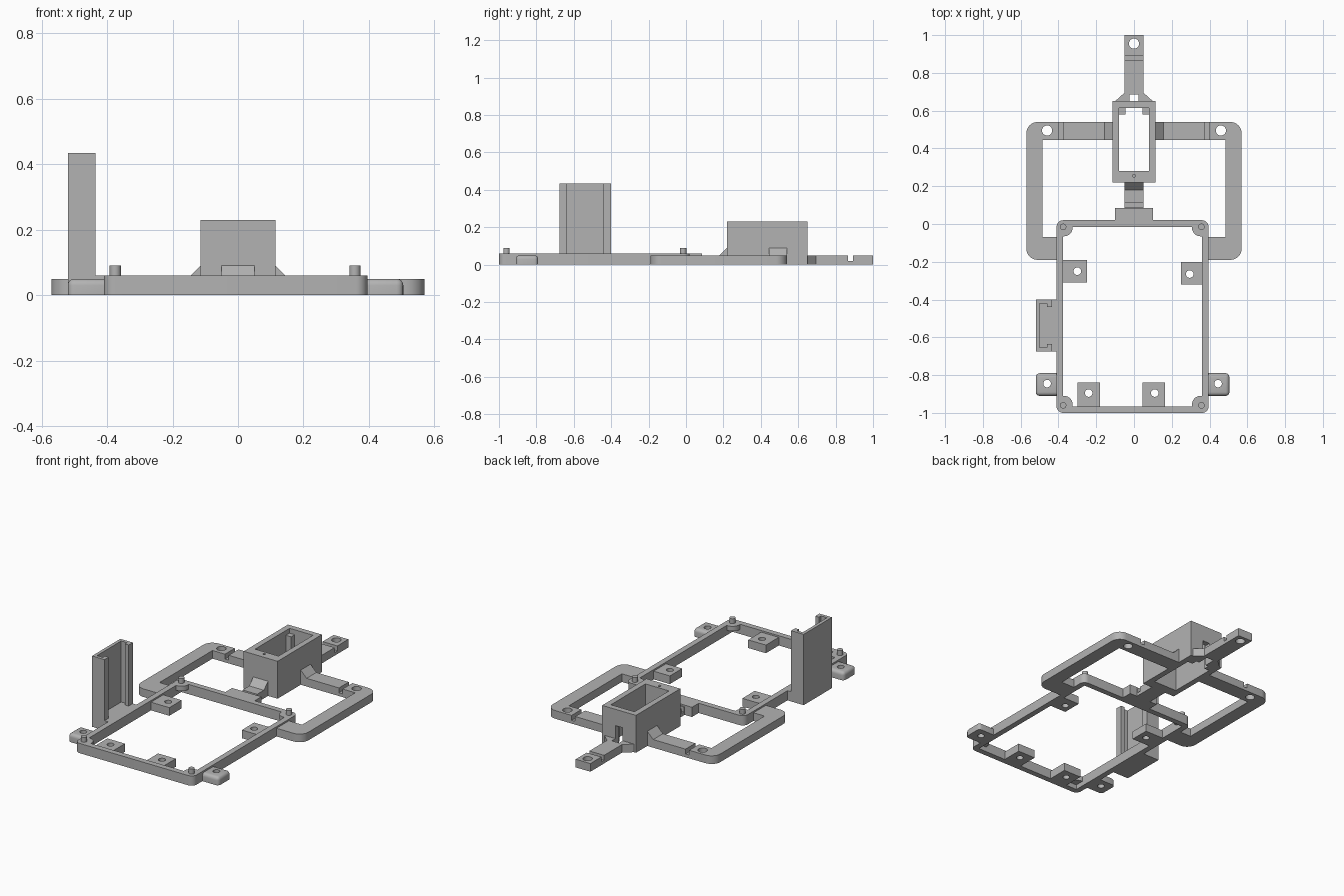
import bpy, bmesh, math
from mathutils import Vector, Matrix

cube = bpy.data.objects.get("Cube")
if cube:
    bpy.data.objects.remove(cube, do_unlink=True)

grey = bpy.data.materials.new("plain_grey")
grey.use_nodes = True
grey.diffuse_color = (0.45, 0.45, 0.45, 1)
grey.node_tree.nodes["Principled BSDF"].inputs["Base Color"].default_value = grey.diffuse_color

T = 0.05    # thickness of arms and tabs
H = 0.06    # height of the main frame
AXES = {"z": Matrix.Identity(3),
        "x": Matrix(((0, 0, 1), (1, 0, 0), (0, 1, 0))),
        "y": Matrix(((1, 0, 0), (0, 0, -1), (0, 1, 0)))}


def finish(name, bm):
    bmesh.ops.recalc_face_normals(bm, faces=bm.faces)
    mesh = bpy.data.meshes.new(name)
    bm.to_mesh(mesh)
    bm.free()
    mesh.materials.append(grey)
    ob = bpy.data.objects.new(name, mesh)
    bpy.context.collection.objects.link(ob)
    return ob


def outline(points):
    """Turn (x, y) and (x, y, radius) corners into a polygon."""
    result = []
    for i, p in enumerate(points):
        here = Vector(p[:2])
        if len(p) == 2:
            result.append(here)
            continue
        a = (Vector(points[i - 1][:2]) - here).normalized() * p[2]
        b = (Vector(points[(i + 1) % len(points)][:2]) - here).normalized() * p[2]
        for k in range(9):
            t = k / 8 * math.pi / 2
            result.append(here + a * (1 - math.sin(t)) + b * (1 - math.cos(t)))
    return result


def prism(name, points, lo, hi, axis="z"):
    """Extrude an outline along an axis; 'y' runs towards the front."""
    bm = bmesh.new()
    verts = [bm.verts.new(AXES[axis] @ Vector((p[0], p[1], lo))) for p in outline(points)]
    face = bm.faces.new(verts)
    new = bmesh.ops.extrude_face_region(bm, geom=[face])["geom"]
    move = AXES[axis] @ Vector((0, 0, hi - lo))
    bmesh.ops.translate(bm, vec=move, verts=[g for g in new if isinstance(g, bmesh.types.BMVert)])
    return finish(name, bm)


def rect(x0, x1, y0, y1, r=None):
    pts = [(x0, y0), (x1, y0), (x1, y1), (x0, y1)]
    return [p + (r,) for p in pts] if r else pts


def box(name, x0, x1, y0, y1, z0, z1):
    return prism(name, rect(x0, x1, y0, y1), z0, z1)


def cylinder(name, x, y, r, z0, z1):
    bm = bmesh.new()
    bmesh.ops.create_cone(bm, cap_ends=True, segments=32, radius1=r, radius2=r, depth=z1 - z0,
                          matrix=Matrix.Translation((x, y, (z0 + z1) / 2)))
    return finish(name, bm)


def hole(x, y, r):
    return cylinder("hole_cutter", x, y, r, -0.1, 0.1)


def cut(ob, *cutters):
    """Subtract the cutters from a part and remove them."""
    for c in cutters:
        m = ob.modifiers.new("cut", "BOOLEAN")
        m.operation, m.solver, m.object = "DIFFERENCE", "EXACT", c
    dg = bpy.context.evaluated_depsgraph_get()
    dg.update()
    mesh = bpy.data.meshes.new_from_object(ob.evaluated_get(dg))
    ob.modifiers.clear()
    ob.data = mesh
    for c in cutters:
        bpy.data.objects.remove(c, do_unlink=True)
    return ob


# Main rectangular frame
frame = prism("main_frame", rect(-0.41, 0.395, -1, 0.02, 0.035), 0, H)
cut(frame, box("opening", -0.375, 0.36, -0.965, -0.015, -0.1, 0.2))

# Corner bosses and locating pegs
for side, x, sx in (("right", -0.375, 1), ("left", 0.357, -1)):
    for end, y, sy in (("front", -0.96, 1), ("back", -0.015, -1)):
        pts = [(x - sx * 0.015, y - sy * 0.015), (x + sx * 0.05, y - sy * 0.015),
               (x + sx * 0.05, y + sy * 0.05, 0.045), (x - sx * 0.015, y + sy * 0.05)]
        prism(f"{end}_{side}_corner_boss", pts, 0.03, H)
        cylinder(f"{end}_{side}_peg", x, y, 0.017, 0.04, 0.09)

# Inner mounting tabs with screw holes
tabs = {"right_inner_tab": (-0.40, -0.25, -0.31, -0.19, -0.30, -0.25),
        "left_inner_tab": (0.25, 0.38, -0.32, -0.20, 0.295, -0.265),
        "front_right_inner_tab": (-0.30, -0.18, -0.98, -0.84, -0.24, -0.895),
        "front_left_inner_tab": (0.045, 0.165, -0.98, -0.84, 0.11, -0.895)}
for name, (x0, x1, y0, y1, hx, hy) in tabs.items():
    cut(box(name, x0, x1, y0, y1, 0, T), hole(hx, hy, 0.02))

# Rounded outer ears
for name, x0, x1, hx in (("right_ear", -0.52, -0.385, -0.46), ("left_ear", 0.37, 0.505, 0.445)):
    ear = box(name, x0, x1, -0.91, -0.79, 0, T)
    bm = bmesh.new()
    bm.from_mesh(ear.data)
    edges = [e for e in bm.edges if max(v.co.z for v in e.verts) > T / 2]
    bmesh.ops.bevel(bm, geom=edges, offset=0.02, segments=4, profile=0.5, affect="EDGES")
    bm.to_mesh(ear.data)
    bm.free()
    cut(ear, hole(hx, -0.845, 0.02))

# Side wings with slotted arms and gussets
for side, s in (("right", -1), ("left", 1)):
    pts = [(0.10, 0.445), (0.485, 0.445), (0.485, -0.07), (0.38, -0.07), (0.38, -0.19),
           (0.57, -0.19, 0.06), (0.57, 0.54, 0.06), (0.10, 0.54)]
    wing = prism(f"{side}_wing", [(s * p[0],) + p[1:] for p in pts], 0, T)
    x0, x1 = sorted((s * 0.375, s * 0.4))
    cut(wing, hole(s * 0.46, 0.495, 0.027), box("slot", x0, x1, 0.4, 0.6, 0.02, 0.2))
    prism(f"{side}_arm_gusset", [(s * 0.10, 0.04), (s * 0.155, 0.04), (s * 0.155, T),
                                 (s * 0.115, 0.09), (s * 0.10, 0.09)], -0.54, -0.445, "y")

# Neck joining the frame to the housing
box("neck_tab", -0.1, 0.1, 0.01, 0.085, 0, H)
neck = box("neck", -0.05, 0.05, 0.08, 0.23, 0, T)
cut(neck, box("slot", -0.1, 0.1, 0.09, 0.115, 0.02, 0.2))
prism("neck_gusset", [(0.23, 0.04), (0.18, 0.04), (0.18, T), (0.22, 0.09), (0.23, 0.09)],
      -0.05, 0.05, "x")

# Open rectangular housing with cable slot
housing = box("housing", -0.115, 0.115, 0.22, 0.65, 0, 0.23)
cut(housing, box("opening", -0.08, 0.08, 0.28, 0.615, -0.1, 0.4),
    box("cable_slot", -0.025, 0.025, 0.6, 0.7, -0.1, 0.13),
    cylinder("pin_hole", 0, 0.255, 0.008, 0.15, 0.3))
for side, s in (("right", -1), ("left", 1)):
    x0, x1 = sorted((s * 0.045, s * 0.09))
    box(f"{side}_housing_post", x0, x1, 0.58, 0.625, 0, 0.2)

# Tail arm with flared root
tail = prism("tail_arm", [(-0.1, 0.645), (0.1, 0.645), (0.1, 0.65), (0.05, 0.695), (0.05, 1),
                          (-0.05, 1), (-0.05, 0.695), (-0.1, 0.65)], 0, T)
cut(tail, hole(0, 0.955, 0.027), box("slot", -0.1, 0.1, 0.867, 0.893, 0.02, 0.2),
    box("cable_slot", -0.025, 0.025, 0.6, 0.685, -0.1, 0.2))

# Upright card holder with a C-shaped section
box("holder_foot", -0.52, -0.40, -0.675, -0.4, 0, H)
prism("card_holder", [(-0.52, -0.675), (-0.435, -0.675), (-0.435, -0.635), (-0.46, -0.635),
                      (-0.46, -0.655), (-0.5, -0.655), (-0.5, -0.42), (-0.46, -0.42),
                      (-0.46, -0.44), (-0.435, -0.44), (-0.435, -0.4), (-0.52, -0.4)], 0, 0.435)

# Smooth the round surfaces, keep hard edges
for ob in bpy.context.collection.objects:
    if ob.type == "MESH" and grey.name in ob.data.materials:
        ob.select_set(True)
        bpy.context.view_layer.objects.active = ob
bpy.ops.object.shade_smooth_by_angle(angle=math.radians(30))
